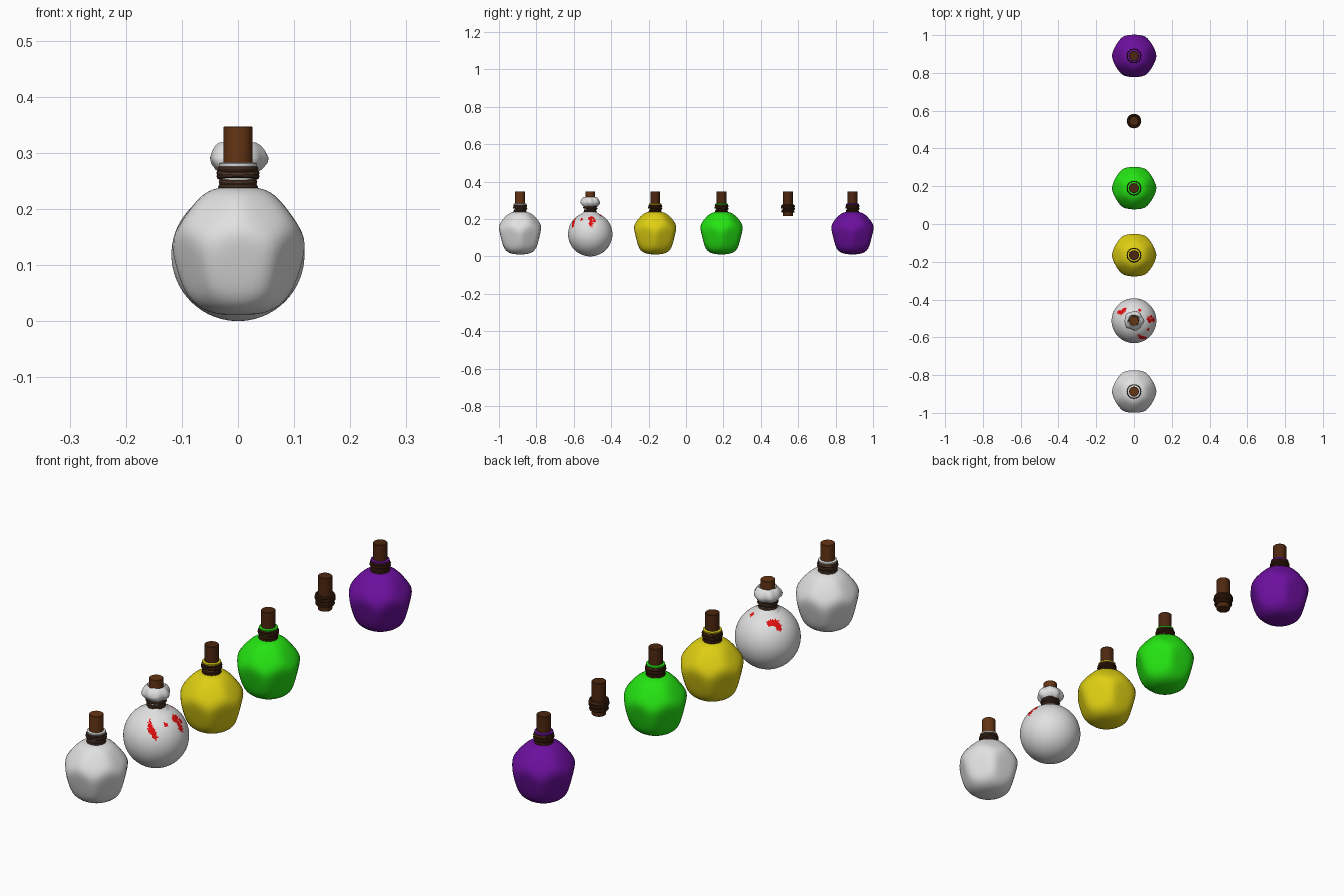
import bpy, bmesh, math
from mathutils import Vector, Matrix

cube = bpy.data.objects.get("Cube")
if cube:
    bpy.data.objects.remove(cube)


def material(name, colour):
    m = bpy.data.materials.new(name)
    m.use_nodes = True
    m.diffuse_color = (*colour, 1)
    m.node_tree.nodes["Principled BSDF"].inputs["Base Color"].default_value = (*colour, 1)
    return m


WHITE = material("pale cloth", (0.75, 0.75, 0.75))
RED = material("red stain", (0.75, 0.005, 0.005))
YELLOW = material("yellow", (0.73, 0.62, 0.006))
GREEN = material("green", (0.018, 0.77, 0.006))
PURPLE = material("purple", (0.15, 0.005, 0.34))
CORK = material("cork brown", (0.13, 0.035, 0.007))
DARK_CORK = material("dark cork", (0.075, 0.02, 0.005))
ROPE = material("rope brown", (0.075, 0.036, 0.02))
DARK_ROPE = material("dark rope", (0.055, 0.016, 0.005))


def finish(name, bm, y, *mats):
    mesh = bpy.data.meshes.new(name)
    bmesh.ops.recalc_face_normals(bm, faces=bm.faces)
    bm.to_mesh(mesh)
    bm.free()
    for m in mats:
        mesh.materials.append(m)
    ob = bpy.data.objects.new(name, mesh)
    ob.location.y = y
    bpy.context.collection.objects.link(ob)
    bpy.ops.object.select_all(action='DESELECT')
    ob.select_set(True)
    bpy.context.view_layer.objects.active = ob
    bpy.ops.object.shade_smooth_by_angle(angle=math.radians(40))
    return ob


def lathe(name, profile, y, mat, ruffle=0.0, segs=40):
    """Revolve (radius, height) points, with optional ruffled folds."""
    bm = bmesh.new()
    rings = []
    for i, (r, z) in enumerate(profile):
        ring = []
        for k in range(segs):
            a = math.tau * k / segs
            f = 1 + ruffle * math.sin(5 * a + 0.6 * i) + ruffle * 0.5 * math.cos(8 * a)
            ring.append(bm.verts.new((r * f * math.cos(a), r * f * math.sin(a), z)))
        rings.append(ring)
    for lo, hi in zip(rings, rings[1:]):
        for k in range(segs):
            n = (k + 1) % segs
            bm.faces.new((lo[k], lo[n], hi[n], hi[k]))
    return finish(name, bm, y, mat)


def cork(name, y, mat):
    bm = bmesh.new()
    bmesh.ops.create_cone(bm, cap_ends=True, segments=28, radius1=0.026, radius2=0.026,
                          depth=0.132, matrix=Matrix.Translation((0, 0, 0.281)))
    bmesh.ops.bevel(bm, geom=[e for e in bm.edges if abs(e.verts[0].co.z - e.verts[1].co.z) < 1e-5],
                    offset=0.0015, segments=1, affect='EDGES')
    finish(name, bm, y, mat)


def rope(name, y, mat):
    """Stack of slightly tilted rope coils."""
    bm = bmesh.new()
    coils = [(0.030, 0.239, 0), (0.029, 0.248, 4), (0.033, 0.258, -5), (0.033, 0.264, 5), (0.031, 0.271, 0)]
    n, m = 36, 8
    for big, z, tilt in coils:
        place = Matrix.Translation((0, 0, z)) @ Matrix.Rotation(math.radians(tilt), 4, 'X')
        grid = []
        for i in range(n):
            a = math.tau * i / n
            row = []
            for j in range(m):
                b = math.tau * j / m
                r = big + 0.0055 * math.cos(b)
                p = Vector((r * math.cos(a), r * math.sin(a), 0.0055 * math.sin(b)))
                row.append(bm.verts.new(place @ p))
            grid.append(row)
        for i in range(n):
            for j in range(m):
                i2, j2 = (i + 1) % n, (j + 1) % m
                bm.faces.new((grid[i][j], grid[i2][j], grid[i2][j2], grid[i][j2]))
    finish(name, bm, y, mat)


# Soft facet planes of the lumpy flask: (unit direction, distance)
def direction(azimuth, tilt):
    a, t = math.radians(azimuth), math.radians(tilt)
    return Vector((math.cos(a) * math.cos(t), math.sin(a) * math.cos(t), math.sin(t)))


FACETS = [(direction(-90 + 60 * k, -14), 0.106) for k in range(6)]
FACETS += [(direction(-60 + 60 * k, 36), 0.116) for k in range(6)]
FACETS += [(Vector((0, 0, -1)), 0.117), (Vector((0, 0, 1)), 0.117)]


def flask_body(name, y, mat):
    bm = bmesh.new()
    bmesh.ops.create_uvsphere(bm, u_segments=48, v_segments=32, radius=1)
    power = 18
    for v in bm.verts:
        d = v.co.normalized()
        total = (1 / 0.122) ** power
        total += sum((max(0, n.dot(d)) / dist) ** power for n, dist in FACETS)
        v.co = d * total ** (-1 / power) + Vector((0.001, 0, 0.125))
    finish(name, bm, y, mat)


def flask(label, y, mat, cork_mat, rope_mat):
    flask_body(label + "_flask_body", y, mat)
    neck = [(0.050, 0.225), (0.036, 0.235), (0.029, 0.245), (0.028, 0.265),
            (0.034, 0.276), (0.034, 0.281), (0.026, 0.283)]
    lathe(label + "_flask_neck", neck, y, mat)
    rope(label + "_flask_rope", y, rope_mat)
    cork(label + "_flask_cork", y, cork_mat)


flask("pale", -0.887, WHITE, CORK, ROPE)
flask("yellow", -0.165, YELLOW, DARK_CORK, DARK_ROPE)
flask("green", 0.19, GREEN, DARK_CORK, DARK_ROPE)
flask("purple", 0.89, PURPLE, DARK_CORK, DARK_ROPE)

# Loose stopper with its rope
cork("loose_stopper", 0.545, DARK_CORK)
rope("loose_stopper_rope", 0.545, DARK_ROPE)

# Round pouch with red stains: (azimuth, height, half width, half height, slant)
STAINS = [(140, 0.207, 17, 0.009, 0), (150, 0.192, 7, 0.012, 0), (61, 0.218, 8, 0.005, 0),
          (4, 0.205, 13, 0.010, 0), (2, 0.180, 6, 0.022, 0), (14, 0.190, 5, 0.008, 0),
          (-64, 0.182, 7, 0.030, -300), (-32, 0.198, 5, 0.006, 0)]
POUCH_Y = -0.512


def stained(p):
    az = math.degrees(math.atan2(p.y, p.x))
    rough = 1 + 0.3 * math.sin(az * 0.9 + p.z * 500) + 0.25 * math.sin(p.z * 900 - az * 0.4)
    for a, z, w, h, slant in STAINS:
        dz = p.z - z
        da = az - a - slant * dz
        if (da / w) ** 2 + (dz / h) ** 2 < rough:
            return True
    return False


bm = bmesh.new()
bmesh.ops.create_uvsphere(bm, u_segments=120, v_segments=80, radius=0.1185,
                          matrix=Matrix.Translation((0, 0, 0.1185)))
for f in bm.faces:
    f.material_index = int(stained(f.calc_center_median()))
finish("pouch_body", bm, POUCH_Y, WHITE, RED)

lathe("pouch_neck", [(0.055, 0.222), (0.036, 0.235), (0.030, 0.245), (0.029, 0.268)], POUCH_Y, WHITE, 0.02)
ruffle = [(0.029, 0.262), (0.040, 0.270), (0.049, 0.281), (0.051, 0.291), (0.046, 0.303),
          (0.039, 0.313), (0.032, 0.318), (0.028, 0.314), (0.026, 0.300)]
lathe("pouch_ruffle", ruffle, POUCH_Y, WHITE, 0.05, 60)
rope("pouch_rope", POUCH_Y, ROPE)
cork("pouch_cork", POUCH_Y, CORK)
